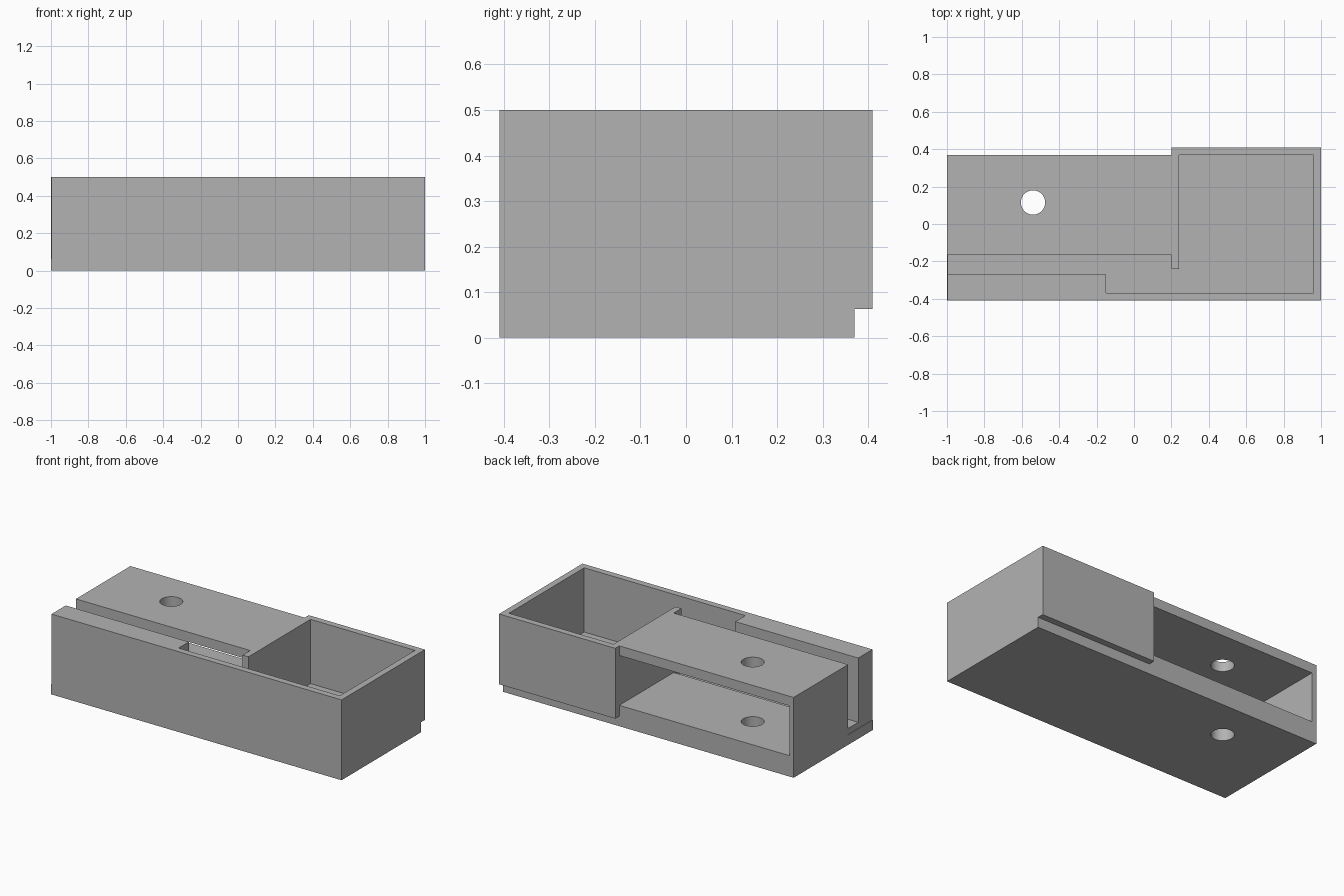
import bpy
import bmesh

cube = bpy.data.objects.get("Cube")
if cube:
    bpy.data.objects.remove(cube, do_unlink=True)

grey = bpy.data.materials.new("plain_grey")
grey.use_nodes = True
grey.diffuse_color = (0.45, 0.45, 0.45, 1)
grey.node_tree.nodes["Principled BSDF"].inputs["Base Color"].default_value = (0.45, 0.45, 0.45, 1)


def prism(name, outline, low, high):
    """Extrude a plan outline between two heights."""
    bm = bmesh.new()
    base = bm.faces.new([bm.verts.new((x, y, low)) for x, y in outline])
    top = bmesh.ops.extrude_face_region(bm, geom=[base])["geom"]
    bmesh.ops.translate(bm, vec=(0, 0, high - low),
                        verts=[v for v in top if isinstance(v, bmesh.types.BMVert)])
    bmesh.ops.recalc_face_normals(bm, faces=bm.faces)
    mesh = bpy.data.meshes.new(name)
    bm.to_mesh(mesh)
    bm.free()
    mesh.materials.append(grey)
    obj = bpy.data.objects.new(name, mesh)
    bpy.context.collection.objects.link(obj)
    return obj


def rect(x0, x1, y0, y1):
    return [(x0, y0), (x1, y0), (x1, y1), (x0, y1)]


def cut(target, cutter):
    cutter.hide_render = True
    mod = target.modifiers.new(cutter.name, "BOOLEAN")
    mod.operation = "DIFFERENCE"
    mod.solver = "EXACT"
    mod.object = cutter
    bpy.context.view_layer.objects.active = target
    bpy.ops.object.modifier_apply(modifier=mod.name)
    bpy.data.objects.remove(cutter, do_unlink=True)


# Solid housing, wider at the back around the open box
housing = prism("housing", [(-1, -0.41), (1, -0.41), (1, 0.41),
                            (0.2, 0.41), (0.2, 0.37), (-1, 0.37)], 0, 0.5)

# Step under the rear wall of the box
cut(housing, prism("rear_step", rect(0.1, 1.1, 0.37, 0.6), -0.1, 0.0625))

# Open box
cut(housing, prism("box_pocket", rect(0.24, 0.96, -0.37, 0.37), 0.1, 0.7))

# Long slot behind the front wall, widening where it joins the box
cut(housing, prism("front_slot", [(-1.1, -0.27), (-0.15, -0.27), (-0.15, -0.37),
                                  (0.3, -0.37), (0.3, -0.24), (0.2, -0.24),
                                  (0.2, -0.165), (-1.1, -0.165)], 0.1, 0.7))

# Compartment under the top slab, open at the back and into the slot
cut(housing, prism("compartment", rect(-0.97, 0.2, -0.2, 0.6), 0.13, 0.44))

# Shallow recess on the end of the front wall
cut(housing, prism("end_recess", rect(-1.1, -0.997, -0.6, -0.165), 0.0625, 0.7))

# Round hole through the top slab and the floor
bpy.ops.mesh.primitive_cylinder_add(vertices=48, radius=0.065, depth=2,
                                    location=(-0.54, 0.115, 0))
drill = bpy.context.object
drill.name = "round_hole"
drill.data.materials.append(grey)
cut(housing, drill)

# Smooth the hole walls, keep the corners sharp
bpy.ops.object.select_all(action="DESELECT")
housing.select_set(True)
bpy.context.view_layer.objects.active = housing
bpy.ops.object.shade_smooth_by_angle()
